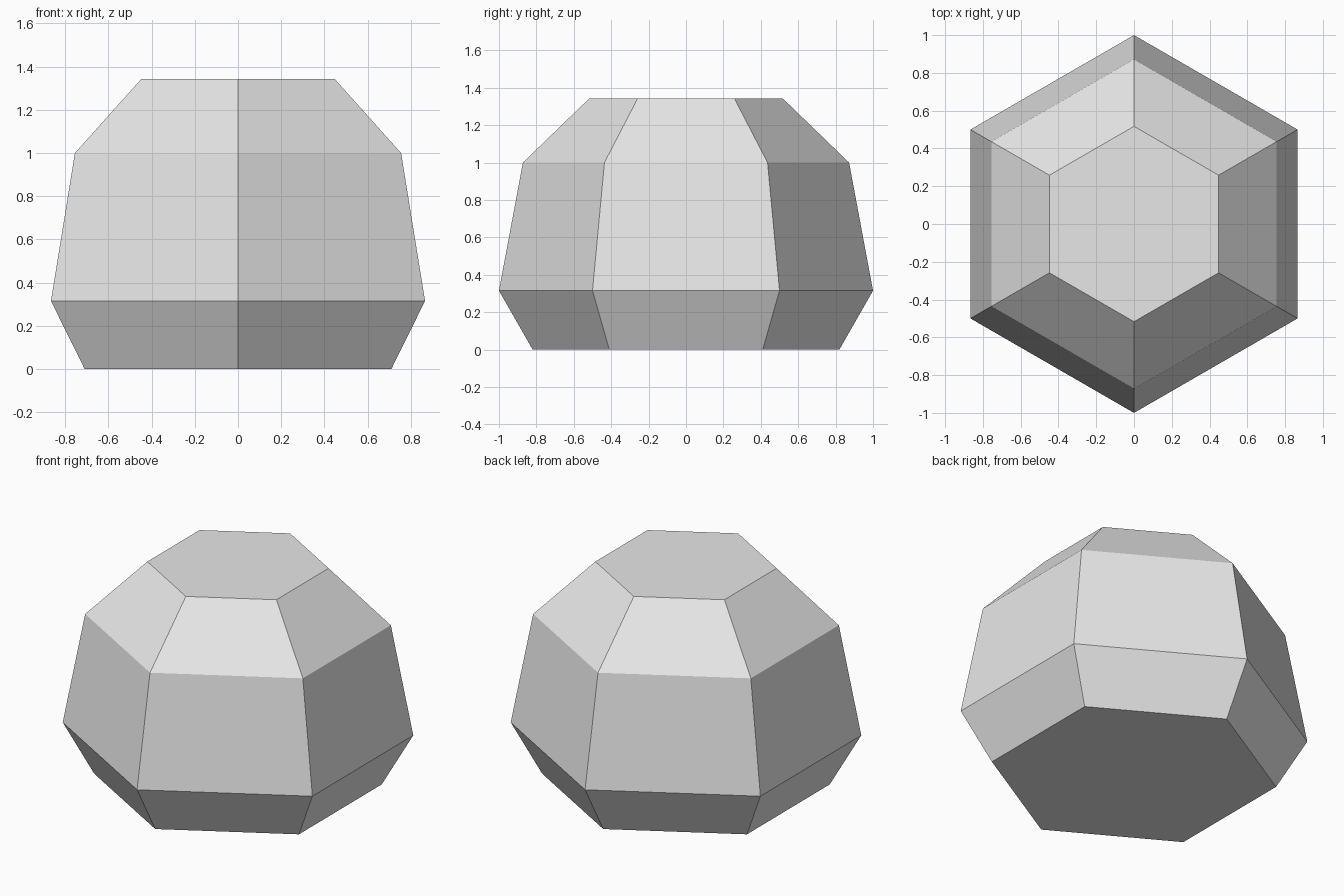
import bpy, bmesh, math

if "Cube" in bpy.data.objects:
    bpy.data.objects.remove(bpy.data.objects["Cube"])

# Plain light grey
grey = bpy.data.materials.new("light_grey")
grey.diffuse_color = (0.8, 0.8, 0.8, 1.0)
grey.use_nodes = True
grey.node_tree.nodes["Principled BSDF"].inputs["Base Color"].default_value = grey.diffuse_color

# Hexagonal rings, bottom to top: (radius, height), corners on the y axis
SIDES = 6
PROFILE = [(0.82, 0.0), (1.0, 0.315), (0.872, 1.0), (0.517, 1.343)]

bm = bmesh.new()
rings = []
for radius, z in PROFILE:
    angles = [math.pi / 2 + 2 * math.pi * i / SIDES for i in range(SIDES)]
    rings.append([bm.verts.new((radius * math.cos(a), radius * math.sin(a), z))
                  for a in angles])

# Side facets
for low, high in zip(rings, rings[1:]):
    for i in range(SIDES):
        j = (i + 1) % SIDES
        bm.faces.new((low[i], low[j], high[j], high[i]))

# Flat base and top
bm.faces.new(rings[0][::-1])
bm.faces.new(rings[-1])
bmesh.ops.recalc_face_normals(bm, faces=bm.faces)

mesh = bpy.data.meshes.new("faceted_stone")
bm.to_mesh(mesh)
bm.free()
mesh.materials.append(grey)
stone = bpy.data.objects.new("faceted_stone", mesh)
bpy.context.collection.objects.link(stone)
